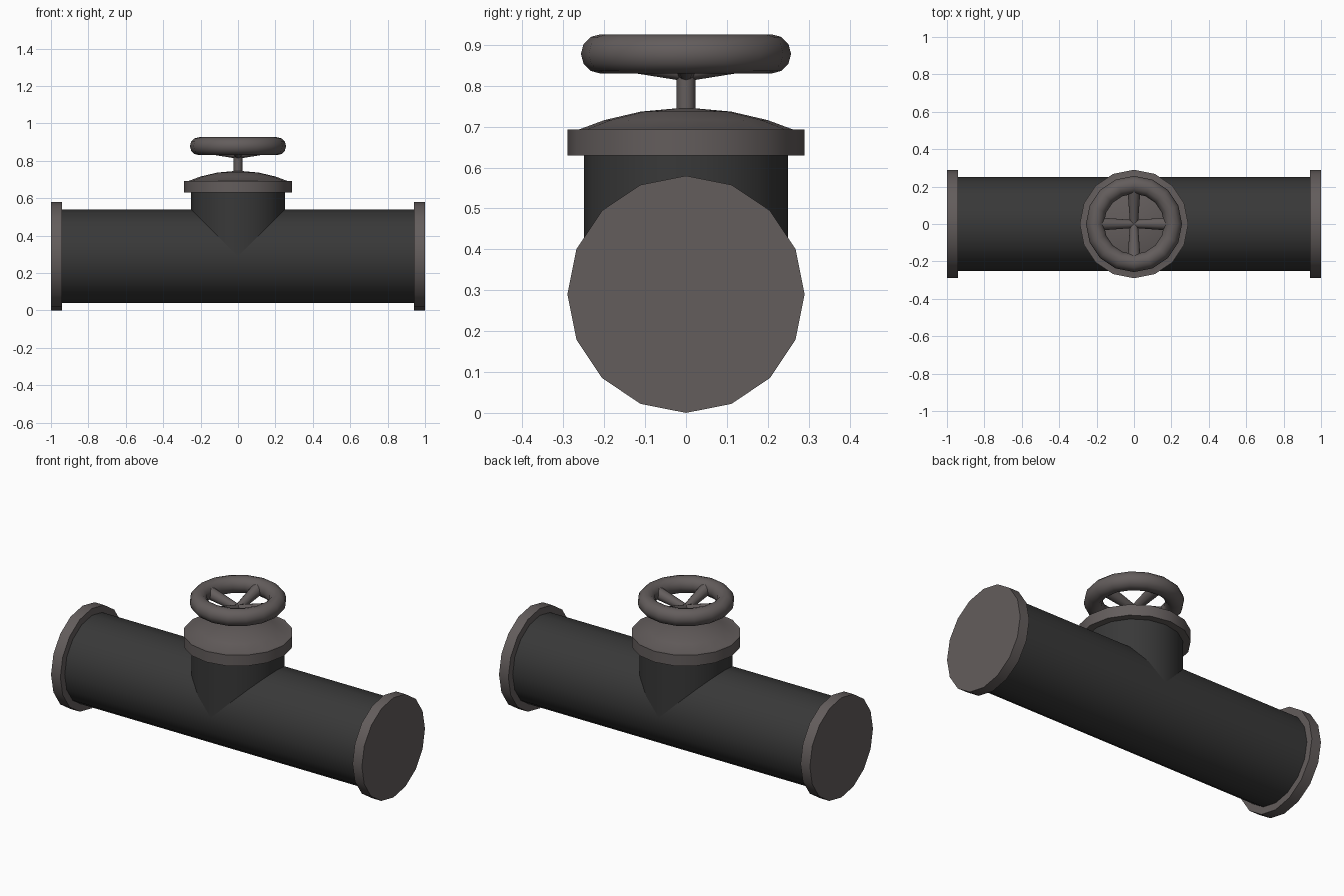
import bpy, math
from mathutils import Vector

if "Cube" in bpy.data.objects:
    bpy.data.objects.remove(bpy.data.objects["Cube"])

SIDES = 16
AXIS_Z = 0.29   # height of the main pipe axis


def material(name, col):
    m = bpy.data.materials.new(name)
    m.diffuse_color = (*col, 1)
    m.use_nodes = True
    m.node_tree.nodes["Principled BSDF"].inputs["Base Color"].default_value = m.diffuse_color
    return m


DARK = material("dark pipe iron", (0.040, 0.040, 0.040))
GREY = material("warm grey metal", (0.125, 0.109, 0.107))


def finish(name, mat, angle=35):
    ob = bpy.context.object
    ob.name = name
    ob.data.materials.append(mat)
    bpy.ops.object.shade_smooth_by_angle(angle=math.radians(angle))
    return ob


def rod(name, a, b, r1, r2, mat, sides=SIDES):
    """Cylinder or cone from point a to point b."""
    a, b = Vector(a), Vector(b)
    d = b - a
    bpy.ops.mesh.primitive_cone_add(vertices=sides, radius1=r1, radius2=r2, depth=d.length,
                                    location=(a + b) / 2,
                                    rotation=d.to_track_quat('Z', 'Y').to_euler())
    return finish(name, mat)


def lathe(name, profile, mat):
    """Spin a (radius, z) profile about the z axis; first and last points lie on the axis."""
    verts = [(0, 0, profile[0][1])]
    for r, z in profile[1:-1]:
        for i in range(SIDES):
            t = 2 * math.pi * i / SIDES
            verts.append((r * math.cos(t), r * math.sin(t), z))
    verts.append((0, 0, profile[-1][1]))
    n, last, faces = len(profile) - 2, len(verts) - 1, []
    for i in range(SIDES):
        j = (i + 1) % SIDES
        faces.append((0, 1 + j, 1 + i))
        for k in range(n - 1):
            p, q = 1 + k * SIDES, 1 + (k + 1) * SIDES
            faces.append((p + i, p + j, q + j, q + i))
        top = 1 + (n - 1) * SIDES
        faces.append((top + i, top + j, last))
    me = bpy.data.meshes.new(name)
    me.from_pydata(verts, [], faces)
    ob = bpy.data.objects.new(name, me)
    bpy.context.collection.objects.link(ob)
    bpy.context.view_layer.objects.active = ob
    ob.select_set(True)
    return finish(name, mat)


# main pipe and its end flanges
rod("main_pipe", (-0.97, 0, AXIS_Z), (0.97, 0, AXIS_Z), 0.25, 0.25, DARK)
for side, s in (("left", -1), ("right", 1)):
    rod(side + "_flange", (s * 0.94, 0, AXIS_Z), (s, 0, AXIS_Z), 0.29, 0.29, GREY)

# upright branch
rod("branch_pipe", (0, 0, AXIS_Z), (0, 0, 0.65), 0.25, 0.25, DARK)

# bonnet: flange with a shallow dome
bpy.ops.object.select_all(action='DESELECT')
lathe("bonnet", [(0, 0.63), (0.29, 0.63), (0.29, 0.693), (0.262, 0.693),
                 (0.20, 0.716), (0.11, 0.737), (0, 0.747)], GREY)

# valve stem
rod("stem", (0, 0, 0.73), (0, 0, 0.835), 0.023, 0.023, GREY)

# hand wheel rim
bpy.ops.mesh.primitive_torus_add(major_segments=SIDES, minor_segments=12,
                                 major_radius=0.209, minor_radius=0.048,
                                 location=(0, 0, 0.878))
finish("wheel_rim", GREY, 60)

# rising spokes, wider towards the rim
for i in range(4):
    t = i * math.pi / 2
    c, s = math.cos(t), math.sin(t)
    rod("spoke_%d" % (i + 1), (0, 0, 0.832), (0.2 * c, 0.2 * s, 0.879),
        0.021, 0.036, GREY, 12)
